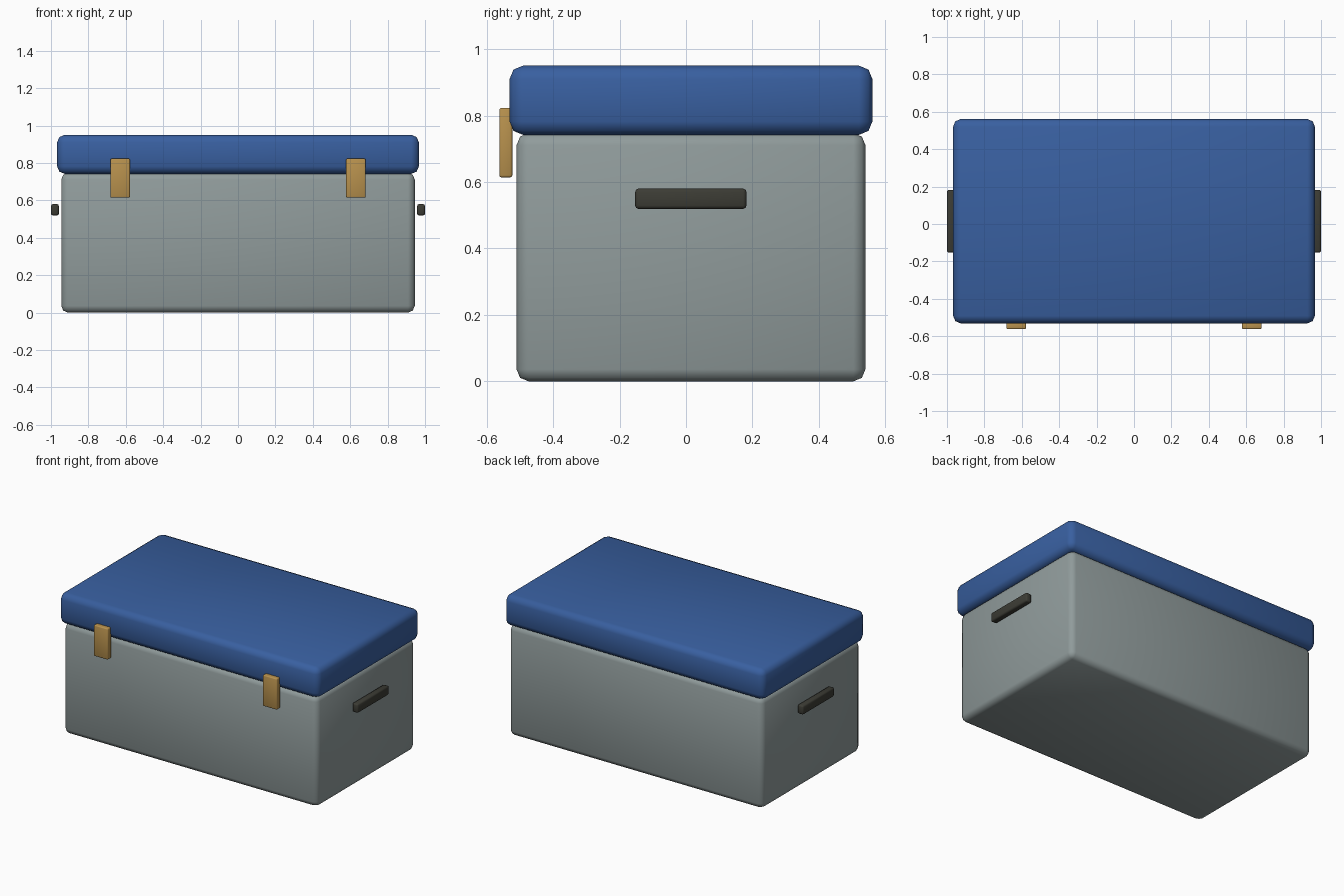
import bpy
import bmesh
from mathutils import Vector

cube = bpy.data.objects.get("Cube")
if cube:
    bpy.data.objects.remove(cube, do_unlink=True)


def make_material(name, rgb):
    mat = bpy.data.materials.new(name)
    mat.use_nodes = True
    color = (*rgb, 1.0)
    mat.diffuse_color = color
    mat.node_tree.nodes["Principled BSDF"].inputs["Base Color"].default_value = color
    return mat


def rounded_box(name, low, high, bevel, mat, segments=2):
    """Smooth box spanning two opposite corners, with rounded edges."""
    low, high = Vector(low), Vector(high)
    mesh = bpy.data.meshes.new(name)
    bm = bmesh.new()
    bmesh.ops.create_cube(bm, size=1.0)
    bmesh.ops.scale(bm, vec=high - low, verts=bm.verts)
    bmesh.ops.bevel(bm, geom=bm.edges[:], offset=bevel, segments=segments,
                    profile=0.5, affect='EDGES')
    for face in bm.faces:
        face.smooth = True
    bm.to_mesh(mesh)
    bm.free()
    mesh.materials.append(mat)
    obj = bpy.data.objects.new(name, mesh)
    obj.location = (low + high) / 2
    bpy.context.collection.objects.link(obj)
    return obj


grey = make_material("grey plastic", (0.28, 0.33, 0.33))
blue = make_material("blue plastic", (0.04, 0.115, 0.35))
brass = make_material("brass", (0.48, 0.285, 0.075))
black = make_material("dark rubber", (0.045, 0.045, 0.035))

# Box and overhanging lid
rounded_box("body", (-0.945, -0.51, 0.0), (0.945, 0.54, 0.747), 0.036, grey)
rounded_box("lid", (-0.967, -0.531, 0.742), (0.967, 0.561, 0.95), 0.04, blue)

# Paired front clasps and end handles
for side, label in ((-1, "right"), (1, "left")):
    x = side * 0.63
    rounded_box(f"{label}_clasp", (x - 0.052, -0.562, 0.614),
                (x + 0.052, -0.523, 0.823), 0.006, brass)
    x = side * 0.979
    rounded_box(f"{label}_handle", (x - 0.021, -0.153, 0.519),
                (x + 0.021, 0.182, 0.58), 0.01, black)
